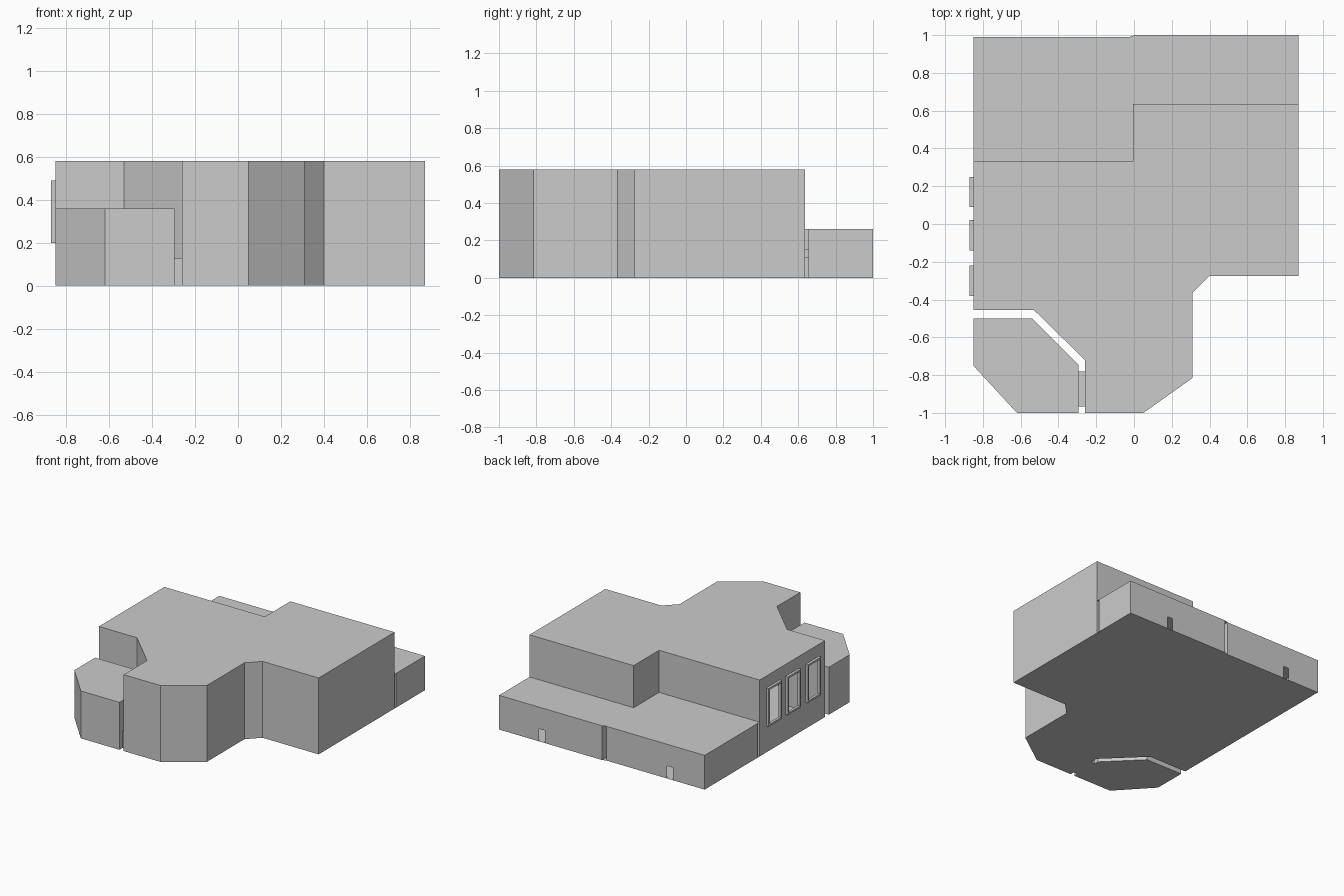
import bpy, bmesh
from math import hypot

if "Cube" in bpy.data.objects:
    bpy.data.objects.remove(bpy.data.objects["Cube"])

H, LOW, ANNEX = 0.58, 0.26, 0.36   # storey heights


def finish(name, bm):
    bmesh.ops.remove_doubles(bm, verts=bm.verts, dist=1e-5)
    me = bpy.data.meshes.new(name)
    bm.to_mesh(me)
    bm.free()
    ob = bpy.data.objects.new(name, me)
    bpy.context.collection.objects.link(ob)
    return ob


def face(bm, pts):
    return bm.faces.new([bm.verts.new(p) for p in pts])


def caps(bm, outline, height):
    face(bm, [(x, y, height) for x, y in outline])
    face(bm, [(x, y, 0) for x, y in reversed(outline)])


def wall(bm, p, q, height, holes=()):
    """Sheet wall from p to q; holes are (start, end, z0, z1) along it."""
    length = hypot(q[0] - p[0], q[1] - p[1])
    us = sorted({0, length, *[u for h in holes for u in h[:2]]})
    zs = sorted({0, height, *[z for h in holes for z in h[2:]]})

    def at(u, z):
        t = u / length
        return (p[0] + (q[0] - p[0]) * t, p[1] + (q[1] - p[1]) * t, z)

    for u0, u1 in zip(us, us[1:]):
        for z0, z1 in zip(zs, zs[1:]):
            um, zm = (u0 + u1) / 2, (z0 + z1) / 2
            if any(h[0] < um < h[1] and h[2] < zm < h[3] for h in holes):
                continue
            face(bm, [at(u0, z0), at(u1, z0), at(u1, z1), at(u0, z1)])


def shell(name, outline, height, holes={}, capped=True):
    bm = bmesh.new()
    for i, p in enumerate(outline):
        wall(bm, p, outline[(i + 1) % len(outline)], height, holes.get(i, ()))
    if capped:
        caps(bm, outline, height)
    return finish(name, bm)


def passage(name, x0, x1, y0, y1, h, along_x):
    bm = bmesh.new()
    caps(bm, [(x0, y0), (x1, y0), (x1, y1), (x0, y1)], h)
    if along_x:
        wall(bm, (x0, y0), (x1, y0), h)
        wall(bm, (x1, y1), (x0, y1), h)
    else:
        wall(bm, (x1, y0), (x1, y1), h)
        wall(bm, (x0, y1), (x0, y0), h)
    finish(name, bm)


# Main hall, hollow, with three window openings on the left wall
WINDOWS = [(-0.38, -0.22), (-0.14, 0.02), (0.09, 0.25)]
WZ0, WZ1, B = 0.20, 0.49, 0.014
main = [(-0.85, -0.455), (-0.53, -0.455), (-0.26, -0.72), (-0.26, -1), (0.05, -1),
        (0.31, -0.815), (0.31, -0.365), (0.40, -0.275), (0.87, -0.275),
        (0.87, 0.635), (-0.005, 0.635), (-0.005, 0.33), (-0.85, 0.33)]
shell("main_hall", main, H, {
    2: [(0.06, 0.245, 0, 0.13)],
    9: [(0.17, 0.27, 0, 0.11), (0.57, 0.67, 0, 0.15)],
    12: [(0.33 - b + B, 0.33 - a - B, WZ0 + B, WZ1 - B) for a, b in WINDOWS]})

# Window frames standing proud of the wall
for a, b in WINDOWS:
    bm = bmesh.new()
    rings = []
    for x, d in ((-0.85, 0), (-0.87, 0), (-0.87, B), (-0.85, B)):
        rings.append([(x, b - d, WZ0 + d), (x, a + d, WZ0 + d),
                      (x, a + d, WZ1 - d), (x, b - d, WZ1 - d)])
    for r, s in zip(rings, rings[1:]):
        for k in range(4):
            n = (k + 1) % 4
            face(bm, [r[k], r[n], s[n], s[k]])
    bm.normal_update()
    finish("window_frame", bm)

# Front corner annex and its passage
annex = [(-0.85, -0.5), (-0.85, -0.75), (-0.62, -1), (-0.295, -1),
         (-0.295, -0.745), (-0.54, -0.5)]
shell("annex", annex, ANNEX, {3: [(0.035, 0.22, 0, 0.13)]})
passage("annex_passage", -0.295, -0.26, -0.965, -0.78, 0.13, True)

# Low rear rooms, each with a back door
shell("rear_room_left", [(-0.85, 0.355), (-0.025, 0.355), (-0.025, 0.99), (-0.85, 0.99)],
      LOW, {2: [(0.51, 0.557, 0, 0.095)]}, False)
shell("rear_room_right", [(0.005, 0.655), (0.87, 0.655), (0.87, 1), (0.005, 1)],
      LOW, {0: [(0.595, 0.695, 0, 0.11), (0.195, 0.295, 0, 0.15)],
            2: [(0.335, 0.385, 0, 0.095)]}, False)
passage("rear_passage_a", 0.60, 0.70, 0.635, 0.655, 0.11, False)
passage("rear_passage_b", 0.20, 0.30, 0.635, 0.655, 0.15, False)

# Shared roof and floor bridging the gaps between the rear rooms
bm = bmesh.new()
caps(bm, [(-0.85, 0.33), (-0.005, 0.33), (-0.005, 0.635), (0.87, 0.635),
          (0.87, 1), (0.005, 1), (-0.025, 0.99), (-0.85, 0.99)], LOW)
finish("rear_roof_and_floor", bm)
